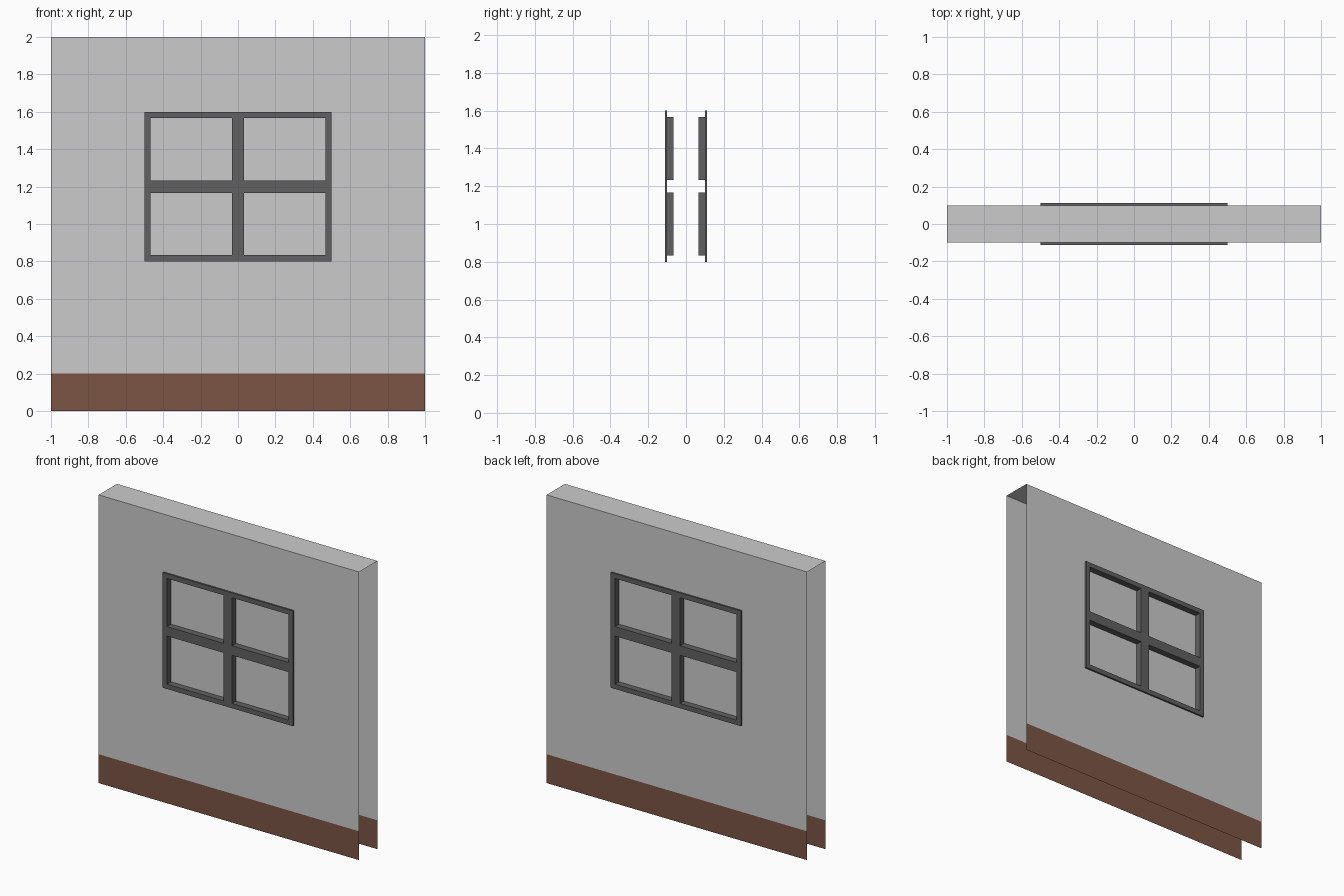
import bpy, bmesh
from mathutils import Vector

if "Cube" in bpy.data.objects:
    bpy.data.objects.remove(bpy.data.objects["Cube"])


def material(name, rgb):
    m = bpy.data.materials.new(name)
    m.diffuse_color = (*rgb, 1)
    m.use_nodes = True
    m.node_tree.nodes["Principled BSDF"].inputs["Base Color"].default_value = m.diffuse_color
    return m


GREY = material("wall grey", (0.60, 0.60, 0.60))
BROWN = material("skirting brown", (0.205, 0.09, 0.062))
DARK = material("frame dark grey", (0.12, 0.12, 0.12))

WALL_Y, FRAME_Y, PANE_Y = 0.10, 0.112, 0.067
XS = [-0.5, -0.467, -0.033, 0.033, 0.467, 0.5]
ZS = [0.8, 0.833, 1.167, 1.233, 1.567, 1.6]
OPENINGS = [(XS[i], XS[i + 1], ZS[j], ZS[j + 1]) for i in (1, 3) for j in (1, 3)]


def build(name, quads, mat):
    """Object from quads, each given as (corners, direction it should face)."""
    bm = bmesh.new()
    for corners, facing in quads:
        f = bm.faces.new([bm.verts.new(c) for c in corners])
        f.normal_update()
        if f.normal.dot(Vector(facing)) < 0:
            f.normal_flip()
    bmesh.ops.remove_doubles(bm, verts=bm.verts, dist=1e-5)
    me = bpy.data.meshes.new(name)
    bm.to_mesh(me)
    bm.free()
    me.materials.append(mat)
    ob = bpy.data.objects.new(name, me)
    bpy.context.collection.objects.link(ob)


def upright(s, x0, x1, z0, z1, y):
    """Flat panel parallel to the wall, facing outward on side s."""
    y *= s
    return [(x0, y, z0), (x1, y, z0), (x1, y, z1), (x0, y, z1)], (0, s, 0)


def sleeve(s, rect, ya, yb, out):
    """Four sides joining a rectangle at two depths; out=1 faces outward, -1 inward."""
    x0, x1, z0, z1 = rect
    a, b = s * ya, s * yb
    quads = []
    for x, d in ((x0, -out), (x1, out)):
        quads.append(([(x, a, z0), (x, b, z0), (x, b, z1), (x, a, z1)], (d, 0, 0)))
    for z, d in ((z0, -out), (z1, out)):
        quads.append(([(x0, a, z), (x1, a, z), (x1, b, z), (x0, b, z)], (0, 0, d)))
    return quads


for side, s in (("front", -1), ("back", 1)):
    # Wall skin around the window
    build(side + "_wall", [upright(s, *r, WALL_Y) for r in (
        (-1, -0.5, 0.2, 2), (0.5, 1, 0.2, 2),
        (-0.5, 0.5, 0.2, 0.8), (-0.5, 0.5, 1.6, 2))], GREY)
    # Skirting band along the bottom
    build(side + "_skirting", [upright(s, -1, 1, 0, 0.2, WALL_Y)], BROWN)
    # Window frame: raised face, outer rim and deep reveals
    quads = [upright(s, XS[i], XS[i + 1], ZS[j], ZS[j + 1], FRAME_Y)
             for i in range(5) for j in range(5)
             if not (i in (1, 3) and j in (1, 3))]
    quads += sleeve(s, (-0.5, 0.5, 0.8, 1.6), WALL_Y, FRAME_Y, 1)
    for r in OPENINGS:
        quads += sleeve(s, r, PANE_Y, FRAME_Y, -1)
    build(side + "_window_frame", quads, DARK)
    # Recessed panes
    build(side + "_window_panes", [upright(s, *r, PANE_Y) for r in OPENINGS], GREY)

# Top cap; ends and underside stay open
build("wall_top", [([(-1, -WALL_Y, 2), (1, -WALL_Y, 2), (1, WALL_Y, 2), (-1, WALL_Y, 2)],
                    (0, 0, 1))], GREY)
